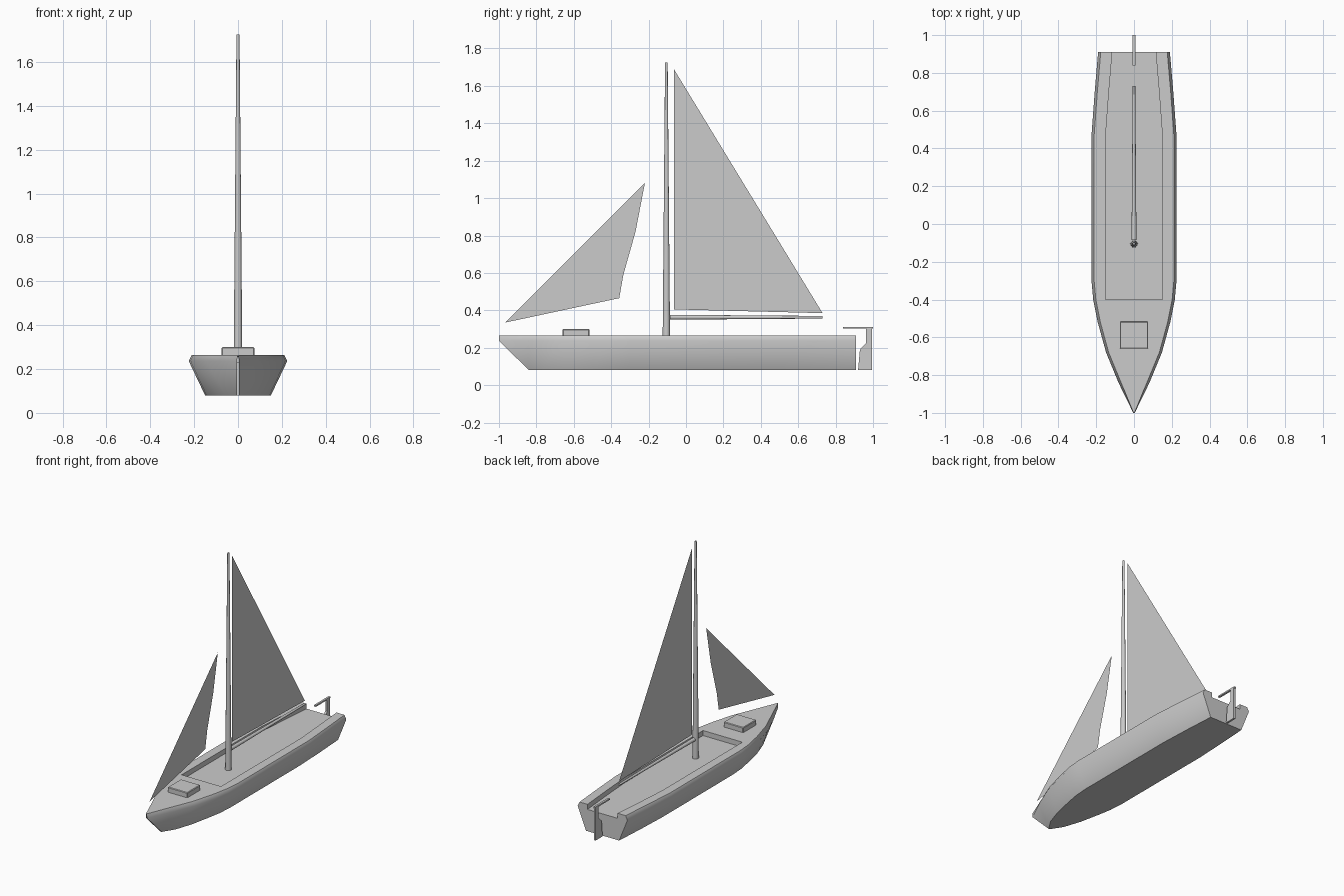
import bpy, bmesh, math
from mathutils import Vector

cube = bpy.data.objects.get("Cube")
if cube:
    bpy.data.objects.remove(cube, do_unlink=True)

GREY = (0.6, 0.6, 0.6, 1)
grey = bpy.data.materials.new("plain grey")
grey.use_nodes = True
grey.diffuse_color = GREY
grey.node_tree.nodes["Principled BSDF"].inputs["Base Color"].default_value = GREY


def add_object(name, bm, smooth_angle=None):
    mesh = bpy.data.meshes.new(name)
    bm.to_mesh(mesh)
    bm.free()
    mesh.materials.append(grey)
    obj = bpy.data.objects.new(name, mesh)
    bpy.context.collection.objects.link(obj)
    if smooth_angle:
        bpy.ops.object.select_all(action='DESELECT')
        obj.select_set(True)
        bpy.context.view_layer.objects.active = obj
        bpy.ops.object.shade_smooth_by_angle(angle=math.radians(smooth_angle))
    return obj


def side_plate(name, outline, thickness=0):
    """Flat shape drawn in the centre plane, optionally given thickness."""
    bm = bmesh.new()
    face = bm.faces.new([bm.verts.new((-thickness / 2, y, z)) for y, z in outline])
    if thickness:
        new = bmesh.ops.extrude_face_region(bm, geom=[face])["geom"]
        bmesh.ops.translate(bm, vec=(thickness, 0, 0),
                            verts=[v for v in new if isinstance(v, bmesh.types.BMVert)])
        bmesh.ops.recalc_face_normals(bm, faces=bm.faces)
    return add_object(name, bm)


def spar(name, start, end, r1, r2):
    """Tapered round pole between two points."""
    start, end = Vector(start), Vector(end)
    bm = bmesh.new()
    bmesh.ops.create_cone(bm, cap_ends=True, segments=12, radius1=r1, radius2=r2,
                          depth=(end - start).length)
    bm.transform((end - start).to_track_quat('Z', 'Y').to_matrix().to_4x4())
    bmesh.ops.translate(bm, vec=(start + end) / 2, verts=bm.verts)
    return add_object(name, bm, 50)


def box(name, low, high):
    low, high = Vector(low), Vector(high)
    bm = bmesh.new()
    bmesh.ops.create_cube(bm, size=1)
    bmesh.ops.scale(bm, vec=high - low, verts=bm.verts)
    bmesh.ops.translate(bm, vec=(low + high) / 2, verts=bm.verts)
    return add_object(name, bm)


# Hull: half sections lofted from bow to stern, with a sunken cockpit
BOTTOM, SIDE, DECK, FLOOR = 0.08, 0.237, 0.265, 0.23
# deck y, bottom y, deck half width, bottom half width, cockpit half width
stations = [
    (-1.0, -0.84, 0.004, 0.004, 0),
    (-0.84, -0.76, 0.082, 0.055, 0),
    (-0.68, -0.64, 0.148, 0.095, 0),
    (-0.52, -0.5, 0.192, 0.125, 0),
    (-0.4, -0.4, 0.216, 0.143, 0),
    (-0.4, -0.4, 0.216, 0.143, 0.15),
    (-0.3, -0.3, 0.225, 0.15, 0.15),
    (0.47, 0.47, 0.225, 0.15, 0.15),
    (0.7, 0.7, 0.208, 0.14, 0.133),
    (0.91, 0.91, 0.19, 0.127, 0.115),
]
bm = bmesh.new()
rows = []
for y, yb, w, wb, cockpit in stations:
    rim = max(w - 0.014, w * 0.6)
    inner = cockpit or min(0.15, rim * 0.72)
    floor = FLOOR if cockpit else DECK
    section = [(0, yb, BOTTOM), (wb, yb, BOTTOM), (w, y, SIDE), (rim, y, DECK),
               (inner, y, DECK), (inner, y, floor), (0, y, floor)]
    rows.append([bm.verts.new(p) for p in section])
for a, b in zip(rows, rows[1:]):
    for i in range(len(a) - 1):
        bm.faces.new((a[i], b[i], b[i + 1], a[i + 1]))
bm.faces.new(rows[-1])
bmesh.ops.remove_doubles(bm, verts=bm.verts, dist=0.0005)
bmesh.ops.recalc_face_normals(bm, faces=bm.faces)
# outward side: the keel face must point down
keel = min(bm.faces, key=lambda f: f.calc_center_median().z)
if keel.normal.z > 0:
    bmesh.ops.reverse_faces(bm, faces=bm.faces)
hull = add_object("hull", bm, 55)
mirror = hull.modifiers.new("mirror", 'MIRROR')
mirror.use_clip = True

# Foredeck hatch
hatch = box("hatch", (-0.075, -0.66, 0.255), (0.075, -0.517, 0.3))
bevel = hatch.modifiers.new("soft edges", 'BEVEL')
bevel.width, bevel.segments = 0.004, 1

# Mast and boom
spar("mast", (0, -0.105, FLOOR), (0, -0.105, 1.725), 0.02, 0.007)
spar("boom", (0, -0.085, 0.363), (0, 0.73, 0.363), 0.013, 0.007)

# Sails
side_plate("main_sail", [(-0.065, 1.69), (-0.065, 0.405), (0.73, 0.385)])
side_plate("jib_sail", [(-0.22, 1.08), (-0.965, 0.335), (-0.357, 0.465),
                        (-0.335, 0.59), (-0.27, 0.82)])

# Rudder blade and tiller
side_plate("rudder", [(0.92, 0.08), (0.93, 0.19), (0.963, 0.225), (0.963, 0.307),
                      (0.995, 0.307), (0.995, 0.08)], 0.014)
box("tiller", (-0.007, 0.84, 0.302), (0.007, 1.0, 0.312))
